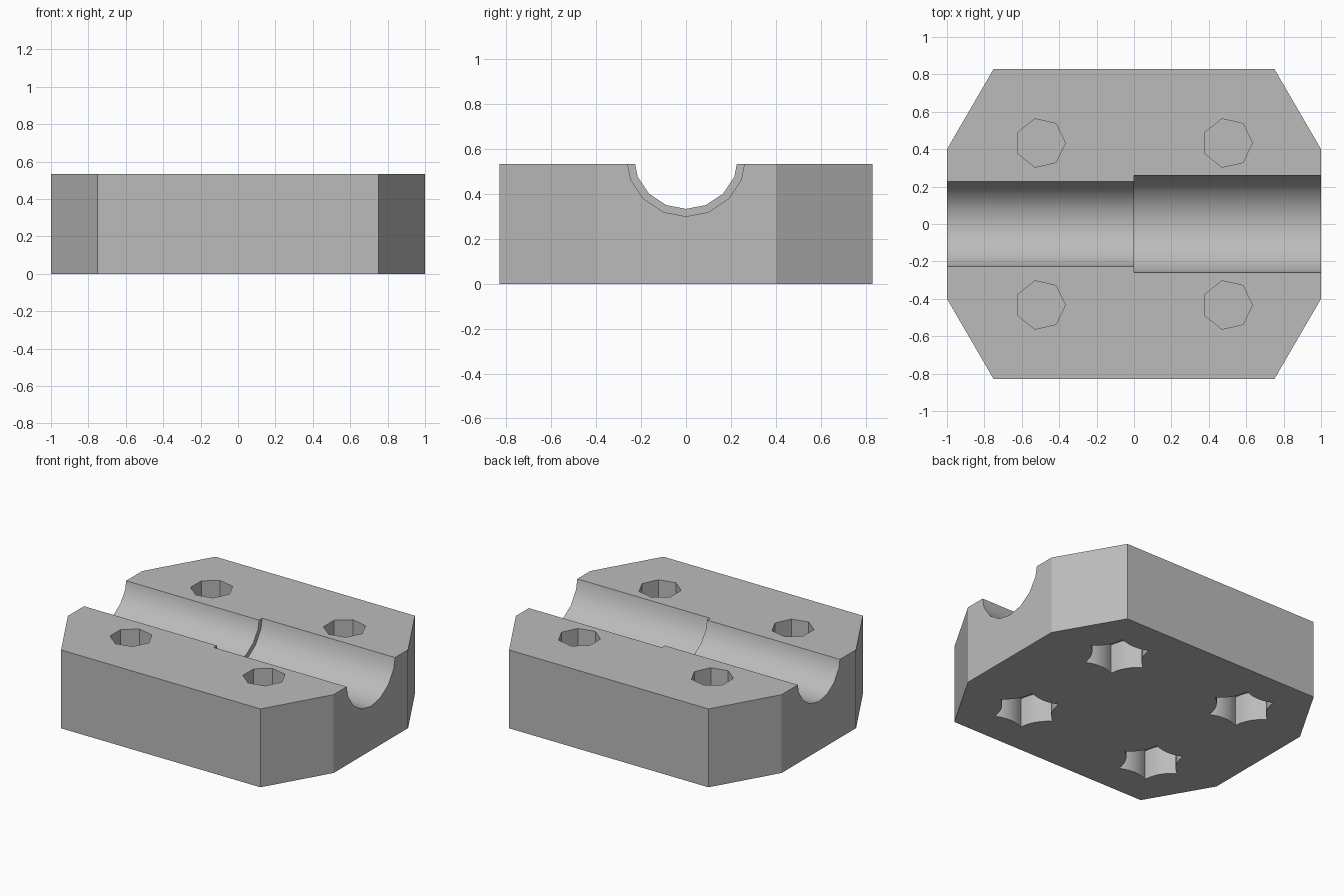
import bpy, math

if "Cube" in bpy.data.objects:
    bpy.data.objects.remove(bpy.data.objects["Cube"])

H = 0.533
grey = bpy.data.materials.new("light grey plastic")
grey.diffuse_color = (0.5, 0.5, 0.5, 1)
grey.use_nodes = True
grey.node_tree.nodes["Principled BSDF"].inputs["Base Color"].default_value = grey.diffuse_color


def prism(name, outline, place, lo, hi):
    """Extrude a 2D outline from lo to hi; place(u, v, w) gives the 3D point."""
    n = len(outline)
    verts = [place(u, v, w) for w in (lo, hi) for u, v in outline]
    faces = [tuple(range(n))[::-1], tuple(range(n, 2 * n))]
    faces += [(i, (i + 1) % n, n + (i + 1) % n, n + i) for i in range(n)]
    me = bpy.data.meshes.new(name)
    me.from_pydata(verts, [], faces)
    me.materials.append(grey)
    ob = bpy.data.objects.new(name, me)
    bpy.context.collection.objects.link(ob)
    return ob


def ring(cx, cy, r, n, start=0.0):
    return [(cx + r * math.cos(start + math.tau * i / n),
             cy + r * math.sin(start + math.tau * i / n)) for i in range(n)]


def pinched_hex(cx, cy, r, dip, steps=6):
    """Hexagon whose sides bow inwards, to grip a nut."""
    corners = ring(cx, cy, r, 6)
    pts = []
    for i, (ax, ay) in enumerate(corners):
        bx, by = corners[(i + 1) % 6]
        mid = math.radians(60 * i + 30)
        for k in range(steps):
            t = k / steps
            d = dip * 4 * t * (1 - t)
            pts.append((ax + (bx - ax) * t - d * math.cos(mid),
                        ay + (by - ay) * t - d * math.sin(mid)))
    return pts


upright = lambda u, v, w: (u, v, w)
along_x = lambda u, v, w: (w, u, v)

# Block with chamfered corners
block = prism("clamp_block", [(1, -0.4), (1, 0.4), (0.75, 0.83), (-0.75, 0.83),
                              (-1, 0.4), (-1, -0.4), (-0.75, -0.83), (0.75, -0.83)],
              upright, 0, H)

# Stepped groove
cutters = [prism("narrow_groove_cutter", ring(0, 0.5667, 0.2333, 16), along_x, -1.2, 0.05),
           prism("wide_groove_cutter", ring(0, 0.5667, 0.2667, 16), along_x, 0, 1.2)]

# Screw holes from above, nut pockets from below, thin web between
for x in (-0.5, 0.5):
    for y in (-0.433, 0.433):
        cutters.append(prism("screw_hole_cutter", ring(x, y, 0.133, 7), upright, 0.22, 0.8))
        cutters.append(prism("nut_pocket_cutter", pinched_hex(x, y, 0.21, 0.025),
                             upright, -0.2, 0.2))

for c in cutters:
    m = block.modifiers.new(c.name, "BOOLEAN")
    m.operation, m.solver, m.object = "DIFFERENCE", "EXACT", c
    c.hide_render = True

# Bake the cuts, then smooth only the gentle curves
bpy.context.view_layer.update()
dg = bpy.context.evaluated_depsgraph_get()
cut = bpy.data.meshes.new_from_object(block.evaluated_get(dg))
block.modifiers.clear()
block.data = cut
for c in cutters:
    bpy.data.objects.remove(c)
bpy.context.view_layer.objects.active = block
block.select_set(True)
bpy.ops.object.shade_smooth_by_angle(angle=math.radians(25))
